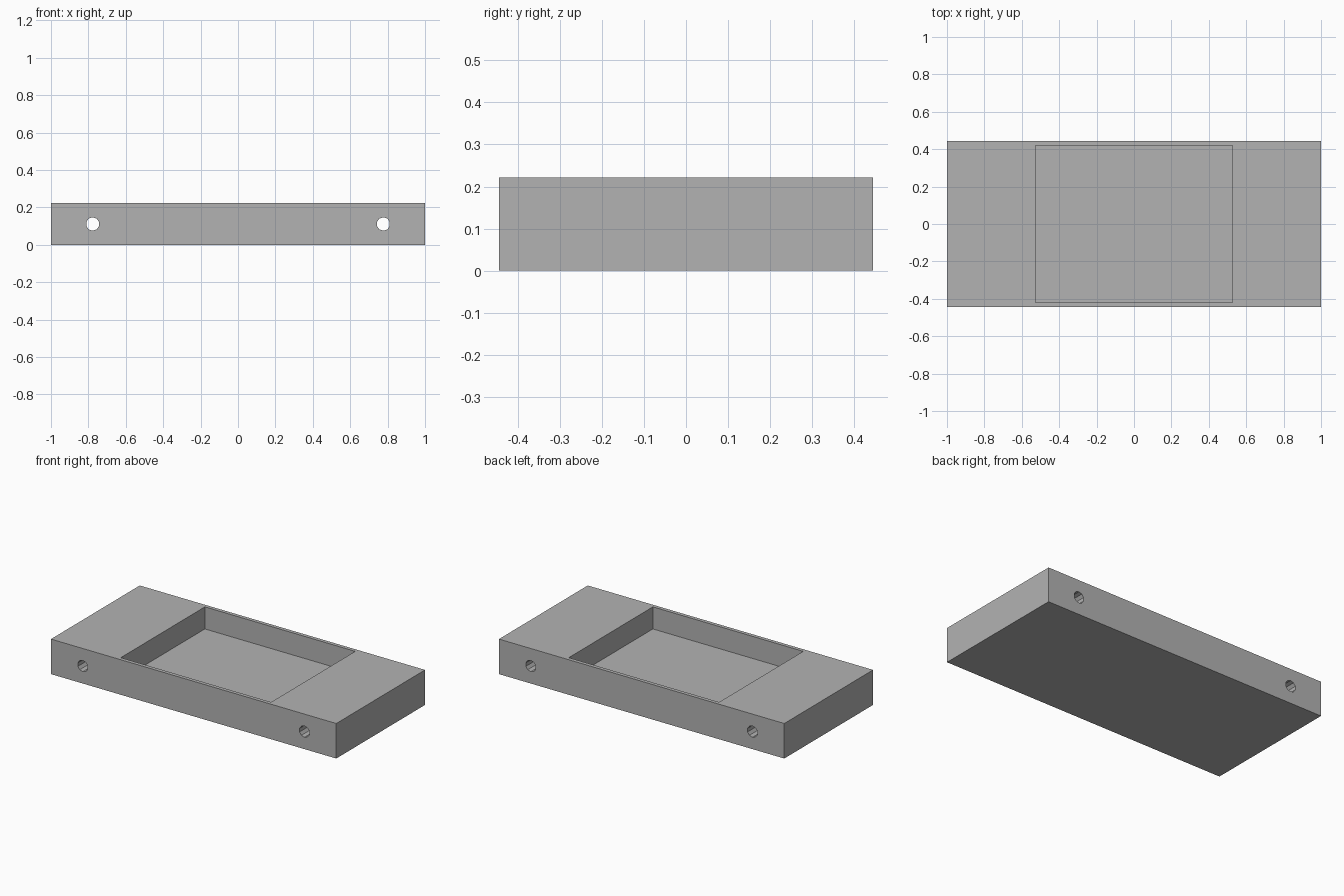
import bpy
import bmesh
import math
from mathutils import Matrix

cube = bpy.data.objects.get("Cube")
if cube:
    bpy.data.objects.remove(cube, do_unlink=True)

LENGTH, WIDTH, HEIGHT = 2.0, 0.889, 0.222
POCKET_FLOOR = 0.082

grey = bpy.data.materials.new("plain grey")
grey.use_nodes = True
colour = (0.45, 0.45, 0.45, 1)
grey.diffuse_color = colour
grey.node_tree.nodes["Principled BSDF"].inputs["Base Color"].default_value = colour


def add_object(name, bm):
    mesh = bpy.data.meshes.new(name)
    bm.to_mesh(mesh)
    bm.free()
    mesh.materials.append(grey)
    obj = bpy.data.objects.new(name, mesh)
    bpy.context.collection.objects.link(obj)
    return obj


def add_box(name, size, bottom):
    bm = bmesh.new()
    bmesh.ops.create_cube(bm, size=1)
    bmesh.ops.scale(bm, vec=size, verts=bm.verts)
    bmesh.ops.translate(bm, vec=(0, 0, bottom + size[2] / 2), verts=bm.verts)
    return add_object(name, bm)


def add_rod(name, x, radius):
    place = Matrix.Translation((x, 0, HEIGHT / 2)) @ Matrix.Rotation(math.pi / 2, 4, "X")
    bm = bmesh.new()
    bmesh.ops.create_cone(bm, cap_ends=True, segments=10, radius1=radius,
                          radius2=radius, depth=WIDTH + 0.2, matrix=place)
    return add_object(name, bm)


# Solid block
block = add_box("tray_block", (LENGTH, WIDTH, HEIGHT), 0)

# Open pocket in the top and a bore through each end
cutters = [add_box("pocket_cutter", (1.054, 0.842, HEIGHT), POCKET_FLOOR)]
for side, x in (("left", 0.777), ("right", -0.777)):
    cutters.append(add_rod(side + "_bore_cutter", x, 0.036))

for cutter in cutters:
    cut = block.modifiers.new(cutter.name, "BOOLEAN")
    cut.operation = "DIFFERENCE"
    cut.solver = "EXACT"
    cut.object = cutter
    cutter.hide_render = True
    cutter.hide_viewport = True
